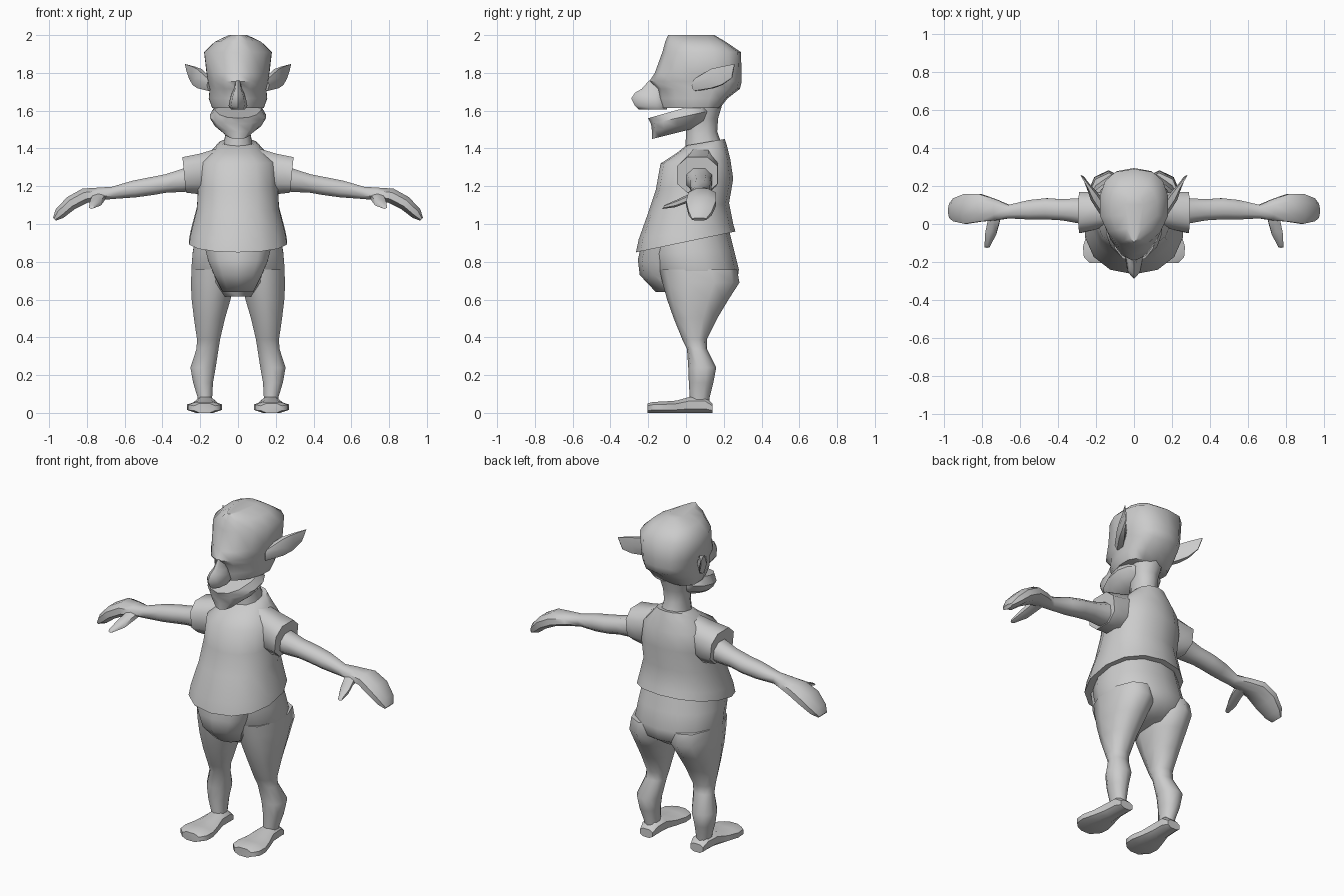
import bpy, bmesh, math
from mathutils import Vector as V

grey = bpy.data.materials.new("plain_grey")
grey.diffuse_color = (0.6, 0.6, 0.6, 1)


def spow(v, p):
    return math.copysign(abs(v) ** p, v) if abs(v) > 1e-6 else 0.0


def flat_ring(hx, yf, zf, yb, zb, cx=0.0, ym=None, pf=0.9, pb=0.9, n=14):
    """Roughly horizontal ring, tilted from front (yf, zf) to back (yb, zb)."""
    ym = (yf + yb) / 2 if ym is None else ym
    pts = []
    for i in range(n):
        a = 2 * math.pi * i / n + math.pi / 2
        c, s = math.cos(a), math.sin(a)
        p = pf if s < 0 else pb
        y = ym + spow(s, p) * ((yb - ym) if s > 0 else (ym - yf))
        z = zf + (zb - zf) * (y - yf) / (yb - yf)
        pts.append(V((cx + hx * spow(c, p), y, z)))
    return pts


def ring(c, u, v, n=8, p=0.9):
    """Ring around c spanned by the half axes u and v."""
    angles = [2 * math.pi * (i + 0.5) / n for i in range(n)]
    return [V(c) + V(u) * spow(math.cos(a), p) + V(v) * spow(math.sin(a), p) for a in angles]


def loft(name, rings, mirror=False, angle=55):
    bm = bmesh.new()
    rows = [[bm.verts.new(p) for p in r] for r in rings]
    n = len(rows[0])
    for a, b in zip(rows, rows[1:]):
        for i in range(n):
            j = (i + 1) % n
            bm.faces.new((a[i], a[j], b[j], b[i]))
    bm.faces.new(rows[0])
    bm.faces.new(rows[-1])
    bmesh.ops.recalc_face_normals(bm, faces=bm.faces)
    me = bpy.data.meshes.new(name)
    bm.to_mesh(me)
    bm.free()
    me.materials.append(grey)
    ob = bpy.data.objects.new(name, me)
    bpy.context.collection.objects.link(ob)
    bpy.ops.object.select_all(action='DESELECT')
    ob.select_set(True)
    bpy.context.view_layer.objects.active = ob
    bpy.ops.object.shade_smooth_by_angle(angle=math.radians(angle))
    if mirror:
        ob.modifiers.new("mirror", 'MIRROR').use_mirror_merge = False
    return ob


# Cranium and upper face: half width, front y, back y, height
skull = [(0.05, -0.095, 0.15, 2.0), (0.125, -0.11, 0.21, 1.965), (0.183, -0.125, 0.29, 1.91),
         (0.17, -0.165, 0.295, 1.80), (0.163, -0.195, 0.295, 1.755), (0.153, -0.155, 0.285, 1.715),
         (0.158, -0.15, 0.22, 1.665), (0.14, -0.135, 0.18, 1.615)]
loft("head", [flat_ring(w, f, z, b, z, ym=0.08, pf=1.1, pb=0.75) for w, f, b, z in skull])

# Lower jaw, leaving an open wedge for the mouth
loft("jaw", [flat_ring(0.125, -0.2, 1.56, 0.10, 1.645, ym=0.0),
             flat_ring(0.152, -0.185, 1.53, 0.13, 1.60, ym=0.0),
             flat_ring(0.125, -0.18, 1.49, 0.11, 1.55, ym=0.0),
             flat_ring(0.065, -0.18, 1.45, 0.06, 1.51)])

# Nose
nose = [(0.014, -0.195, 1.76), (0.02, -0.235, 1.715), (0.032, -0.27, 1.695),
        (0.042, -0.29, 1.665), (0.05, -0.27, 1.625), (0.035, -0.25, 1.605)]
loft("nose", [flat_ring(w, f, z, -0.1, z, ym=-0.16, n=8) for w, f, z in nose])

# Pointed ears
loft("ear", [ring((0.145, 0.05, 1.735), (0, 0, 0.035), (0.02, -0.02, 0), 6),
             ring((0.205, 0.14, 1.77), (0, 0, 0.058), (0.022, -0.016, 0), 6),
             ring((0.235, 0.19, 1.785), (0, 0, 0.055), (0.012, -0.008, 0), 6),
             ring((0.27, 0.25, 1.81), (0.012, 0.008, 0.042), (0.003, -0.002, 0), 6)], True)

# Neck
loft("neck", [flat_ring(0.085, -0.005, 1.38, 0.19, 1.42, n=10),
              flat_ring(0.068, 0.0, 1.47, 0.165, 1.49, n=10),
              flat_ring(0.075, 0.0, 1.55, 0.17, 1.56, n=10),
              flat_ring(0.10, 0.0, 1.65, 0.20, 1.66, n=10)])

# Shirt body
loft("shirt", [flat_ring(0.10, 0.0, 1.415, 0.205, 1.45),
               flat_ring(0.13, -0.05, 1.375, 0.215, 1.42),
               flat_ring(0.205, -0.135, 1.32, 0.235, 1.34, ym=0.06),
               flat_ring(0.215, -0.16, 1.18, 0.25, 1.24, ym=0.06),
               flat_ring(0.222, -0.20, 1.06, 0.228, 1.11, ym=0.02),
               flat_ring(0.255, -0.25, 0.92, 0.25, 1.0, ym=0.0),
               flat_ring(0.265, -0.265, 0.85, 0.262, 0.96, ym=0.0)])

# Short sleeves
loft("sleeve", [ring((0.10, 0.08, 1.30), (0, 0.08, 0), (0, 0, 0.11), 8, 0.8),
                ring((0.20, 0.07, 1.265), (0, 0.105, 0), (0, 0, 0.115), 8, 0.8),
                ring((0.285, 0.06, 1.26), (0, 0.115, 0), (0.01, 0, 0.1), 8, 0.8)], True)

# Arms with mitten hands: x, y, z, half depth, half height, lean of the section
arm = [(0.20, 0.07, 1.25, 0.08, 0.08, 0), (0.30, 0.07, 1.23, 0.07, 0.065, 0),
       (0.38, 0.075, 1.215, 0.06, 0.053, 0), (0.46, 0.08, 1.20, 0.06, 0.05, 0.01),
       (0.55, 0.075, 1.185, 0.055, 0.047, 0.01), (0.66, 0.065, 1.165, 0.038, 0.034, 0.01),
       (0.73, 0.075, 1.16, 0.06, 0.035, 0.01), (0.81, 0.085, 1.15, 0.078, 0.04, 0.015),
       (0.885, 0.08, 1.11, 0.085, 0.034, 0.022), (0.945, 0.075, 1.055, 0.065, 0.024, 0.022),
       (0.972, 0.07, 1.025, 0.04, 0.008, 0.008)]
loft("arm", [ring((x, y, z), (0, hy, 0), (lean, 0, hz)) for x, y, z, hy, hz, lean in arm], True)

# Thumbs
loft("thumb", [ring((0.735, 0.06, 1.15), (0.04, 0, 0), (0, 0, 0.026), 6),
               ring((0.74, 0.01, 1.135), (0.036, 0, 0), (0, 0.008, 0.025), 6),
               ring((0.755, -0.05, 1.11), (0.033, 0, 0), (0, 0.01, 0.022), 6),
               ring((0.775, -0.12, 1.09), (0.015, 0, 0), (0, 0.006, 0.01), 6)], True)

# Seat of the trousers
loft("trousers", [flat_ring(0.225, -0.2, 0.93, 0.225, 0.98),
                  flat_ring(0.245, -0.2, 0.84, 0.255, 0.86),
                  flat_ring(0.253, -0.17, 0.76, 0.28, 0.76),
                  flat_ring(0.235, -0.14, 0.69, 0.27, 0.69),
                  flat_ring(0.13, -0.09, 0.615, 0.18, 0.63)])

# Hanging front of the trousers
loft("trouser_front", [flat_ring(0.19, -0.235, 0.90, 0.0, 0.90, n=10),
                       flat_ring(0.165, -0.255, 0.81, 0.0, 0.80, n=10),
                       flat_ring(0.13, -0.245, 0.73, 0.0, 0.72, n=10),
                       flat_ring(0.085, -0.16, 0.64, 0.0, 0.64, n=10)])

# Legs: inner x, outer x, front y, back y, height
leg = [(0.015, 0.25, -0.14, 0.27, 0.76), (0.015, 0.255, -0.125, 0.283, 0.69),
       (0.035, 0.25, -0.10, 0.225, 0.60), (0.065, 0.237, -0.065, 0.165, 0.50),
       (0.092, 0.22, -0.02, 0.11, 0.39), (0.10, 0.222, 0.005, 0.11, 0.34),
       (0.115, 0.255, 0.012, 0.16, 0.24), (0.13, 0.24, 0.015, 0.145, 0.16),
       (0.135, 0.215, 0.02, 0.125, 0.08), (0.135, 0.215, 0.02, 0.12, 0.04)]
loft("leg", [flat_ring((b - a) / 2, f, z, k, z, cx=(a + b) / 2, n=10) for a, b, f, k, z in leg], True)

# Feet: y, centre x, half width, top height
foot = [(0.14, 0.17, 0.045, 0.05), (0.10, 0.17, 0.055, 0.085), (0.02, 0.172, 0.058, 0.085),
        (-0.05, 0.175, 0.078, 0.065), (-0.12, 0.177, 0.098, 0.06), (-0.175, 0.177, 0.093, 0.058),
        (-0.205, 0.177, 0.06, 0.05)]
loft("foot", [ring((cx, y, t / 2), (w, 0, 0), (0, 0, t / 2 / 0.94), 8, 0.8)
              for y, cx, w, t in foot], True, 45)
